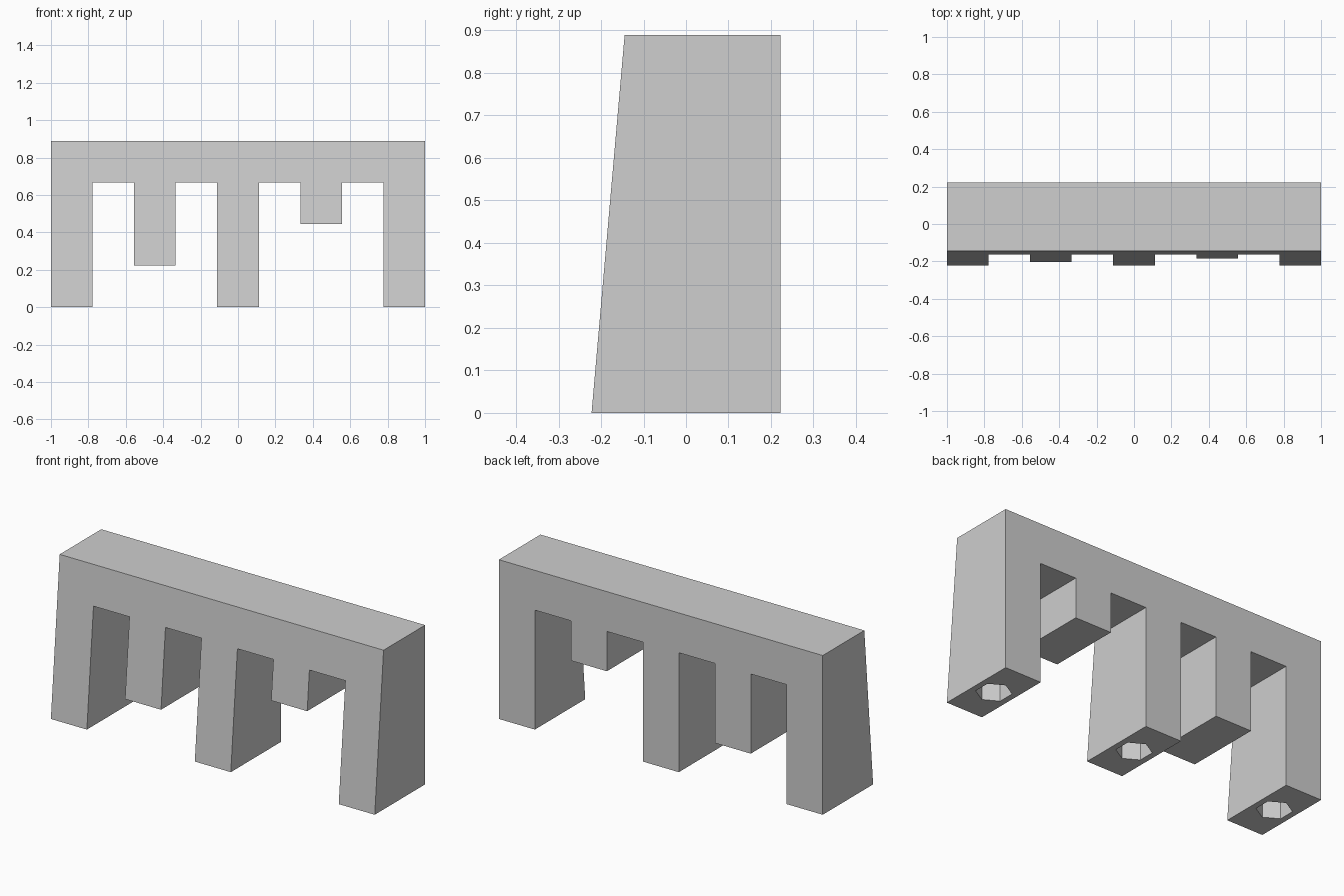
import bpy
import bmesh
import math

cube = bpy.data.objects.get("Cube")
if cube:
    bpy.data.objects.remove(cube, do_unlink=True)

U = 2 / 9                    # width of one tooth or gap
HALF_DEPTH = U
HEIGHT = 4 * U
BAR_BOTTOM = 3 * U
TOOTH_BOTTOMS = [0, U, 0, 2 * U, 0]
SLOPE = math.tan(math.radians(5))

grey = bpy.data.materials.new("light grey")
grey.use_nodes = True
color = (0.62, 0.62, 0.62, 1)
grey.diffuse_color = color
grey.node_tree.nodes["Principled BSDF"].inputs["Base Color"].default_value = color


def add_object(name, bm):
    bmesh.ops.recalc_face_normals(bm, faces=bm.faces)
    mesh = bpy.data.meshes.new(name)
    bm.to_mesh(mesh)
    bm.free()
    mesh.materials.append(grey)
    obj = bpy.data.objects.new(name, mesh)
    bpy.context.collection.objects.link(obj)
    return obj


# Comb-shaped outline: bar on top, five teeth below
outline = [(1, HEIGHT), (-1, HEIGHT)]
for i, bottom in enumerate(TOOTH_BOTTOMS):
    left = -1 + 2 * i * U
    right = left + U
    if i > 0:
        outline.append((left, BAR_BOTTOM))
    outline += [(left, bottom), (right, bottom)]
    if i < len(TOOTH_BOTTOMS) - 1:
        outline.append((right, BAR_BOTTOM))

# Extrude the outline from the vertical back to the sloping front
bm = bmesh.new()
back = bm.faces.new([bm.verts.new((x, HALF_DEPTH, z)) for x, z in outline])
extruded = bmesh.ops.extrude_face_region(bm, geom=[back], use_keep_orig=True)
for v in extruded["geom"]:
    if isinstance(v, bmesh.types.BMVert):
        v.co.y = -HALF_DEPTH + SLOPE * v.co.z
body = add_object("toothed_wall", bm)

# Hexagonal sockets under the three full-length legs
bm = bmesh.new()
for x in (-1 + U / 2, 0, 1 - U / 2):
    made = bmesh.ops.create_cone(bm, cap_ends=True, segments=6,
                                 radius1=0.09, radius2=0.09, depth=2 * U)
    bmesh.ops.translate(bm, verts=made["verts"], vec=(x, 0, 0))
cutter = add_object("socket_cutter", bm)
cutter.hide_render = True

cut = body.modifiers.new("sockets", "BOOLEAN")
cut.operation = "DIFFERENCE"
cut.solver = "EXACT"
cut.object = cutter
bpy.context.view_layer.objects.active = body
body.select_set(True)
bpy.ops.object.modifier_apply(modifier=cut.name)
bpy.data.objects.remove(cutter, do_unlink=True)
